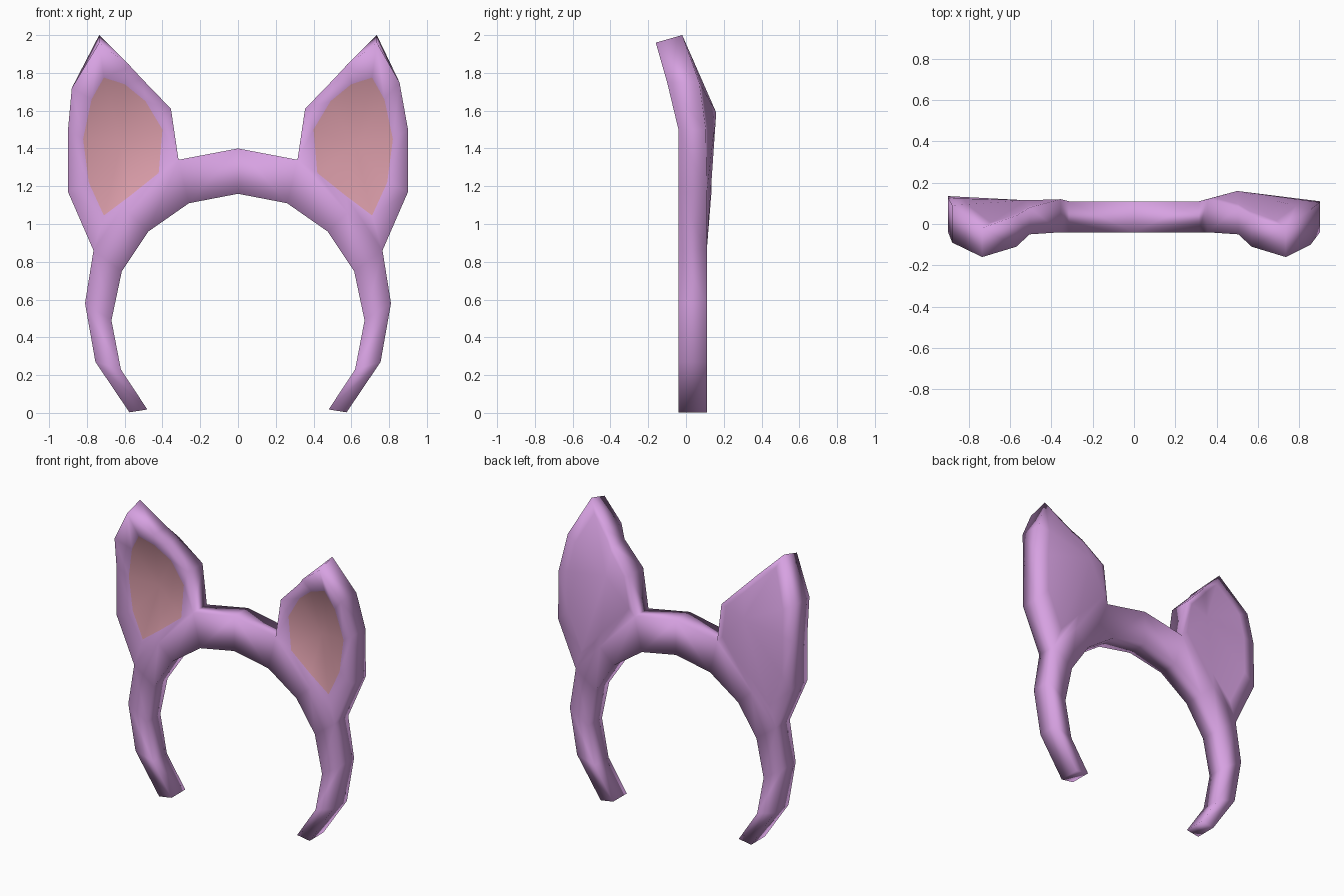
import bpy, bmesh

if "Cube" in bpy.data.objects:
    bpy.data.objects.remove(bpy.data.objects["Cube"])

def material(name, rgb):
    m = bpy.data.materials.new(name)
    m.diffuse_color = (*rgb, 1)
    m.use_nodes = True
    m.node_tree.nodes["Principled BSDF"].inputs["Base Color"].default_value = m.diffuse_color
    return m

F, B = -0.04, 0.11          # front and back planes of the band

# Band stations: (outer x, z), (inner x, z), from the crown to the tip
BAND = [((0, 1.40), (0, 1.16)), ((.315, 1.34), (.26, 1.11)), ((.58, 1.06), (.475, .96)),
        ((.765, .86), (.615, .75)), ((.81, .58), (.67, .49)),
        ((.755, .27), (.62, .23)), ((.575, .003), (.48, .018))]

# Ear rim: x, z, front y, back y, then matching inner-ear point x, z, y
EAR = [(.315, 1.34, F, B, .42, 1.27, -.02), (.355, 1.61, F, .12, .40, 1.50, -.02),
       (.505, 1.765, -.05, .08, .49, 1.65, -.03), (.57, 1.835, -.11, .04, .60, 1.74, -.06),
       (.735, 2.0, -.16, -.02, .71, 1.775, -.07),
       (.855, 1.75, -.10, .07, .775, 1.66, -.05), (.90, 1.50, F, .105, .82, 1.45, -.02),
       (.90, 1.17, F, B, .79, 1.22, -.02), (.765, .86, F, B, .71, 1.045, -.025),
       (.58, 1.06, F, B, .57, 1.15, -.025)]

bm = bmesh.new()

def face(points, s, mat=0):
    f = bm.faces.new([bm.verts.new((s * x, y, z)) for x, y, z in points])
    f.material_index = mat
    f.smooth = True

for s in (1, -1):
    # Band: rectangular section; the outer wall is left open under the ear
    for i in range(len(BAND) - 1):
        (o, n), (o2, n2) = BAND[i], BAND[i + 1]
        for y in (F, B):
            face([(o[0], y, o[1]), (o2[0], y, o2[1]), (n2[0], y, n2[1]), (n[0], y, n[1])], s)
        walls = [(n, n2)] if i in (1, 2) else [(n, n2), (o, o2)]
        for a, b in walls:
            face([(a[0], F, a[1]), (b[0], F, b[1]), (b[0], B, b[1]), (a[0], B, a[1])], s)
    o, n = BAND[-1]
    face([(o[0], F, o[1]), (n[0], F, n[1]), (n[0], B, n[1]), (o[0], B, o[1])], s)

    # Ear: sloped rim, recessed coloured dish, outer wall and nearly flat back
    ear = list(EAR)
    bulge = (.50, .16, 1.59)
    if s < 0:               # the second ear is slightly wider and flatter behind
        bulge = (.52, .115, 1.55)
        ear[5] = (.88, 1.72, -.09, .09) + ear[5][4:]
        ear[6] = (.90, 1.50, F, .125) + ear[6][4:]
        ear[7] = (.90, 1.17, F, .135) + ear[7][4:]
    dish = (.62, .03, 1.42)

    def front(p):
        return (p[0], p[2], p[1] - (.04 if p[1] == 2 else 0))

    def back(p):
        return (p[0], p[3], p[1])

    def inner(p):
        return (p[4], p[6], p[5])

    def inset(p):
        return tuple(a + .2 * (b - a) for a, b in zip(back(p), bulge))

    for i, a in enumerate(ear):
        b = ear[(i + 1) % len(ear)]
        face([front(a), front(b), inner(b), inner(a)], s)
        face([inner(a), inner(b), dish], s, 1)
        face([back(a), back(b), inset(b), inset(a)], s)
        face([inset(a), inset(b), bulge], s)
        if i < 8:
            face([front(a), front(b), back(b), back(a)], s)

bmesh.ops.remove_doubles(bm, verts=bm.verts, dist=0.0005)
bmesh.ops.recalc_face_normals(bm, faces=bm.faces)
mesh = bpy.data.meshes.new("eared_headband")
bm.to_mesh(mesh)
mesh.materials.append(material("lilac", (.68, .36, .76)))
mesh.materials.append(material("inner_ear_pink", (.71, .34, .40)))
bpy.context.collection.objects.link(bpy.data.objects.new("eared_headband", mesh))
